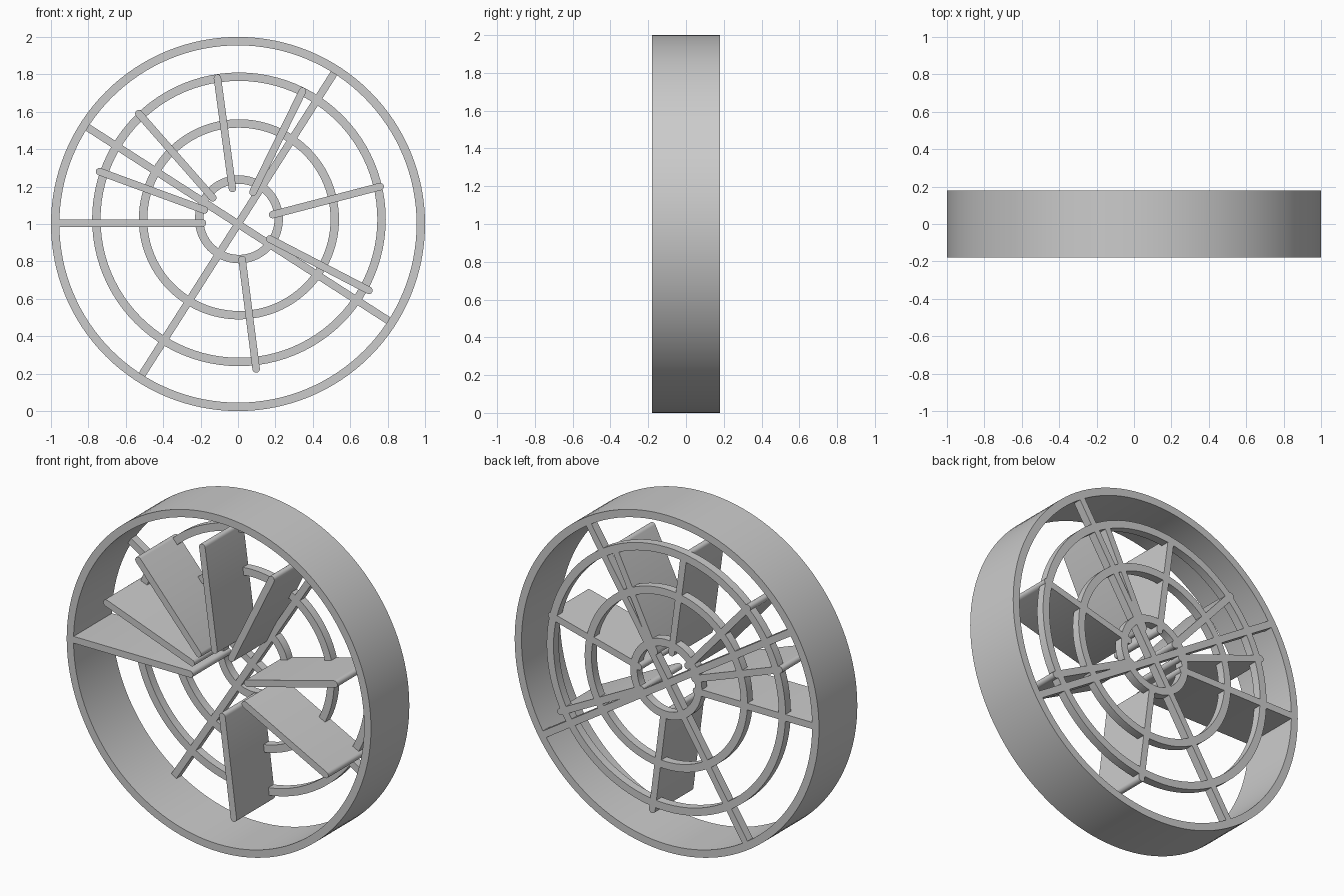
import bpy, bmesh, math
from mathutils import Vector

cube = bpy.data.objects.get("Cube")
if cube:
    bpy.data.objects.remove(cube, do_unlink=True)

HALF = 0.18        # half depth of the wheel
BACK = 0.13        # front face of the rear grille
BAR = 0.04         # thickness of bars and blades

grey = bpy.data.materials.new("plain grey")
grey.use_nodes = True
colour = (0.6, 0.6, 0.6, 1)
grey.diffuse_color = colour
grey.node_tree.nodes["Principled BSDF"].inputs["Base Color"].default_value = colour


def finish(name, bm):
    bmesh.ops.recalc_face_normals(bm, faces=bm.faces)
    mesh = bpy.data.meshes.new(name)
    bm.to_mesh(mesh)
    bm.free()
    obj = bpy.data.objects.new(name, mesh)
    bpy.context.collection.objects.link(obj)
    mesh.materials.append(grey)
    bpy.ops.object.select_all(action='DESELECT')
    obj.select_set(True)
    bpy.context.view_layer.objects.active = obj
    bpy.ops.object.shade_smooth_by_angle(angle=math.radians(35))
    return obj


def ring(name, inner, outer, y0, y1, cx=0.0, cz=1.0, steps=96):
    """Spin a rectangular section around the y axis."""
    bm = bmesh.new()
    section = [(inner, y0), (outer, y0), (outer, y1), (inner, y1)]
    verts = [bm.verts.new((cx + r, y, cz)) for r, y in section]
    edges = [bm.edges.new((verts[i], verts[i - 1])) for i in range(4)]
    bmesh.ops.spin(bm, geom=verts + edges, cent=(cx, 0, cz), axis=(0, 1, 0),
                   angle=math.tau, steps=steps, use_merge=True)
    bmesh.ops.remove_doubles(bm, verts=bm.verts, dist=1e-4)
    return finish(name, bm)


def slab(name, start, end, y0, y1, rounded):
    """Extrude a straight strip, with round or square ends, along y."""
    a, b = Vector(start), Vector(end)
    heading = math.atan2(b.y - a.y, b.x - a.x)
    steps = 8 if rounded else 1
    radius = BAR / 2 if rounded else BAR / math.sqrt(2)
    outline = []
    for centre, turn in ((b, 0), (a, math.pi)):
        sweep = math.pi if rounded else math.pi / 2
        for i in range(steps + 1):
            t = heading + turn - sweep / 2 + sweep * i / steps
            outline.append(centre + radius * Vector((math.cos(t), math.sin(t))))
    bm = bmesh.new()
    face = bm.faces.new([bm.verts.new((p.x, y0, p.y)) for p in outline])
    new = bmesh.ops.extrude_face_region(bm, geom=[face])["geom"]
    moved = [v for v in new if isinstance(v, bmesh.types.BMVert)]
    bmesh.ops.translate(bm, verts=moved, vec=(0, y1 - y0, 0))
    return finish(name, bm)


# Deep outer rim
ring("outer_rim", 0.955, 1.0, -HALF, HALF, steps=128)

# Concentric rings of the rear grille
for name, radius in (("large", 0.785), ("middle", 0.535), ("hub", 0.235)):
    ring(name + "_grille_ring", radius - 0.045, radius, BACK, HALF, 0.005, 1.025)

# Two crossed bars behind the blades
for name, degrees in (("rising", 57.5), ("falling", -32.7)):
    t = math.radians(degrees)
    dx, dz = 0.95 * math.cos(t), 0.95 * math.sin(t)
    slab(name + "_cross_bar", (-dx, 1 - dz), (dx, 1 + dz), BACK, HALF, False)

# Full-depth blades fanning out from the hub: inner end, outer end
blades = [
    ((-0.19, 1.005), (-0.96, 1.005)),
    ((-0.18, 1.075), (-0.74, 1.28)),
    ((-0.135, 1.14), (-0.53, 1.59)),
    ((-0.03, 1.19), (-0.11, 1.78)),
    ((0.08, 1.17), (0.345, 1.71)),
    ((0.185, 1.05), (0.76, 1.20)),
    ((0.17, 0.92), (0.70, 0.645)),
    ((0.022, 0.81), (0.097, 0.225)),
]
for i, (inner, outer) in enumerate(blades, 1):
    slab(f"blade_{i}", inner, outer, -HALF, HALF, True)
